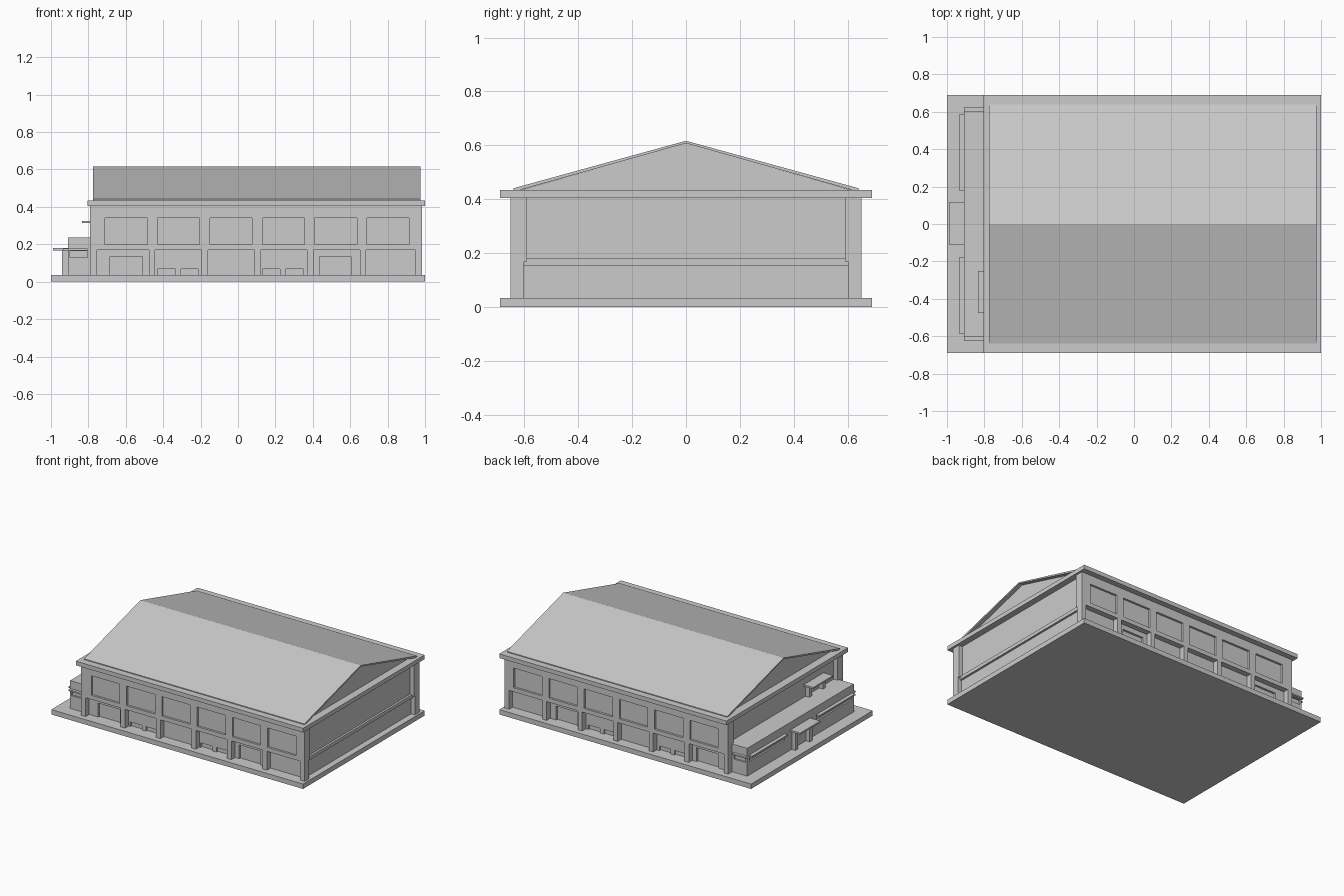
import bpy, bmesh

if "Cube" in bpy.data.objects:
    bpy.data.objects.remove(bpy.data.objects["Cube"])


def build(name, boxes, mirror_y=False):
    """One object from boxes given as (x0, x1, y0, y1, z0, z1)."""
    bm = bmesh.new()
    for x0, x1, y0, y1, z0, z1 in boxes:
        vs = bmesh.ops.create_cube(bm, size=1)["verts"]
        for v in vs:
            v.co.x = x1 if v.co.x > 0 else x0
            v.co.y = y1 if v.co.y > 0 else y0
            v.co.z = z1 if v.co.z > 0 else z0
    return finish(name, bm, mirror_y)


def finish(name, bm, mirror_y=False):
    bmesh.ops.recalc_face_normals(bm, faces=bm.faces)
    me = bpy.data.meshes.new(name)
    bm.to_mesh(me)
    bm.free()
    ob = bpy.data.objects.new(name, me)
    bpy.context.collection.objects.link(ob)
    if mirror_y:
        m = ob.modifiers.new("mirror", "MIRROR")
        m.use_axis = (False, True, False)
        m.use_mirror_merge = False
    return ob


def prism(name, profile, x0, x1):
    """Extrude a (y, z) profile along x."""
    bm = bmesh.new()
    f = bm.faces.new([bm.verts.new((x0, y, z)) for y, z in profile])
    ext = bmesh.ops.extrude_face_region(bm, geom=[f])["geom"]
    for v in ext:
        if isinstance(v, bmesh.types.BMVert):
            v.co.x = x1
    return finish(name, bm)


def gaps(openings, x0, x1):
    """Intervals left between the openings."""
    edges = [x0] + [e for o in openings for e in o[:2]] + [x1]
    return list(zip(edges[::2], edges[1::2]))


G = 0.035                  # ground slab top
E = 0.405                  # eaves
L, R = -0.79, 0.985        # ends of the hall

# Ground slab, hall core, eaves slab
build("ground_slab", [(-1, 1, -0.69, 0.69, 0, G)])
build("hall_core", [(-0.76, 0.955, -0.595, 0.595, G, E)])
build("eaves_slab", [(-0.805, 1, -0.69, 0.69, E, 0.435)])

# Thin gable roof shell with set-back gable wall
prism("roof_shell", [(-0.64, 0.435), (-0.64, 0.441), (0, 0.617), (0.64, 0.441),
                     (0.64, 0.435), (0.615, 0.435), (0, 0.608), (-0.615, 0.435)],
      -0.775, 0.975)
prism("gable_wall", [(-0.615, 0.434), (0.615, 0.434), (0, 0.609)], -0.745, 0.945)

# Corner pillars
build("corner_pillar", [(x, x + 0.035, -0.65, -0.60, G, E) for x in (L, R - 0.035)], True)

# Upper facade: window frames in front of recessed panes
windows = [(-0.71 + 0.28 * i, -0.485 + 0.28 * i) for i in range(6)]
upper = [(L, R, -0.65, -0.59, 0.17, 0.20), (L, R, -0.65, -0.59, 0.34, E)]
upper += [(a, b, -0.65, -0.59, 0.20, 0.34) for a, b in gaps(windows, L, R)]
build("upper_facade", upper, True)
build("window_panes", [(a, b, -0.635, -0.59, 0.20, 0.34) for a, b in windows], True)

# Lower facade: recessed wall with door and low openings
doors = [(-0.685, -0.51, 0.135), (-0.43, -0.335, 0.068), (-0.305, -0.215, 0.068),
         (0.13, 0.225, 0.068), (0.255, 0.35, 0.068), (0.435, 0.605, 0.135)]
lower = [(a, b, -0.61, -0.59, G, 0.17) for a, b in gaps(doors, -0.76, 0.955)]
lower += [(a, b, -0.61, -0.59, top, 0.17) for a, b, top in doors]
build("lower_wall", lower, True)
build("column", [(-0.477 + 0.282 * i, -0.443 + 0.282 * i, -0.65, -0.605, G, 0.17)
                 for i in range(5)], True)

# Band across each end wall
build("end_band", [(0.95, 0.97, -0.60, 0.60, 0.155, 0.18),
                   (-0.775, -0.755, -0.60, 0.60, 0.155, 0.18)])

# Side annex with recessed strip windows
A = -0.91
build("annex", [(A, -0.755, -0.605, 0.605, G, 0.13),
                (A, -0.755, -0.605, 0.605, 0.165, 0.235),
                (A + 0.012, -0.755, -0.593, 0.593, 0.13, 0.165),
                (A, A + 0.02, -0.18, 0.18, 0.13, 0.165)])
build("annex_corner", [(A, A + 0.012, -0.605, -0.58, 0.13, 0.165),
                       (-0.805, -0.755, -0.605, -0.59, 0.13, 0.165)], True)
build("window_ledge", [(-0.935, A, -0.585, -0.18, 0.168, 0.178),
                       (A, -0.805, -0.625, -0.60, 0.168, 0.178)], True)

# Entrance canopy on side posts
build("entrance_canopy", [(-0.99, A, -0.11, 0.118, 0.168, 0.18)])
build("entrance_post", [(-0.94, A, y, y + 0.03, G, 0.17) for y in (-0.09, 0.07)])

# Terrace door and its canopy
build("terrace_canopy", [(-0.835, -0.755, -0.475, -0.25, 0.313, 0.325)])
build("terrace_door_post", [(-0.79, -0.755, y, y + 0.03, 0.235, 0.315)
                            for y in (-0.455, -0.30)])
